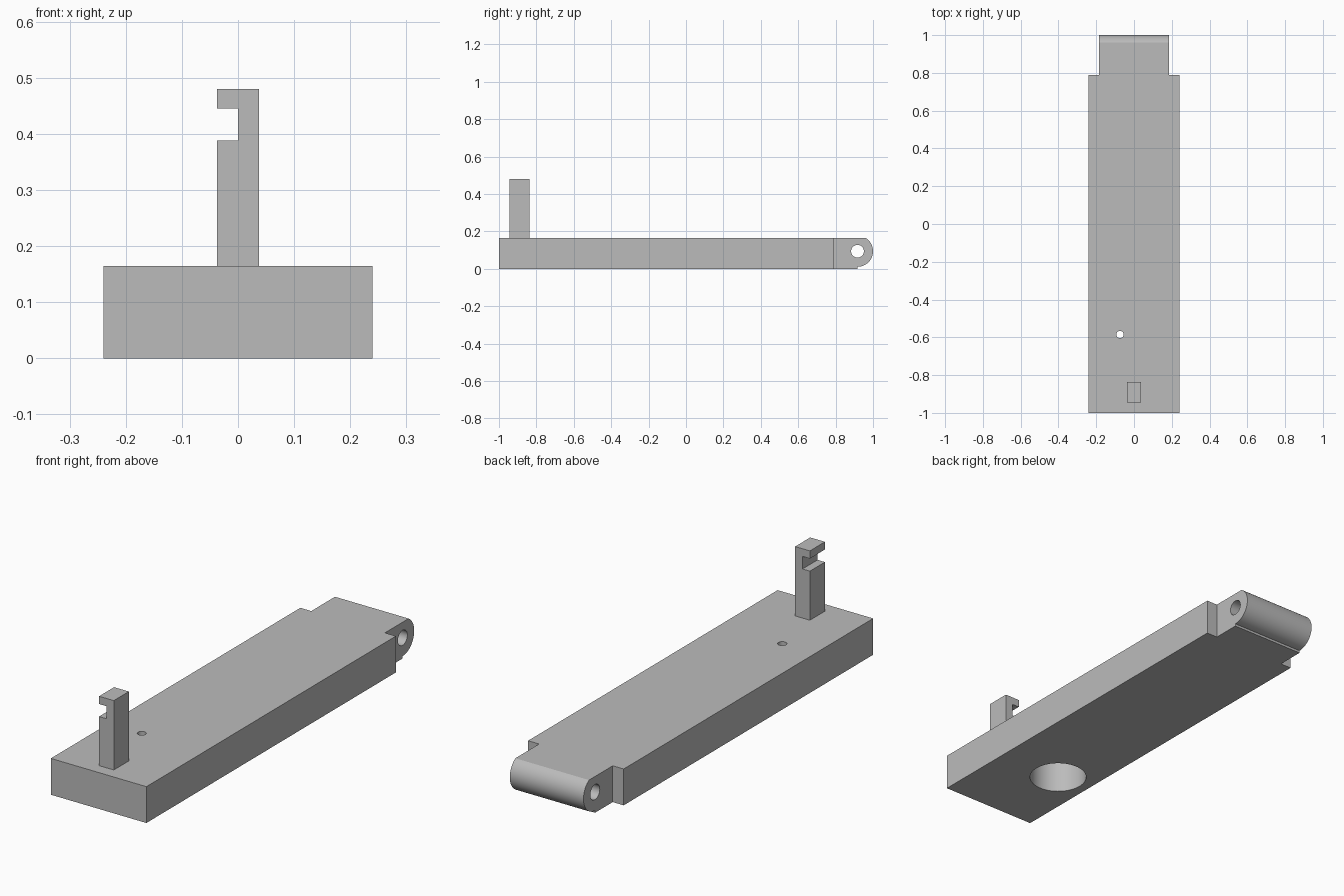
import bpy, bmesh, math
from mathutils import Matrix, Vector

cube = bpy.data.objects.get("Cube")
if cube:
    bpy.data.objects.remove(cube, do_unlink=True)

grey = bpy.data.materials.new("plain grey")
grey.use_nodes = True
grey.diffuse_color = (0.5, 0.5, 0.5, 1)
grey.node_tree.nodes["Principled BSDF"].inputs["Base Color"].default_value = (0.5, 0.5, 0.5, 1)


def finish(name, bm):
    bmesh.ops.recalc_face_normals(bm, faces=bm.faces)
    mesh = bpy.data.meshes.new(name)
    bm.to_mesh(mesh)
    bm.free()
    mesh.materials.append(grey)
    obj = bpy.data.objects.new(name, mesh)
    bpy.context.collection.objects.link(obj)
    return obj


def prism(name, points, push):
    """Extrude a closed outline along a vector."""
    bm = bmesh.new()
    face = bm.faces.new([bm.verts.new(p) for p in points])
    ext = bmesh.ops.extrude_face_region(bm, geom=[face])
    verts = [v for v in ext["geom"] if isinstance(v, bmesh.types.BMVert)]
    bmesh.ops.translate(bm, verts=verts, vec=Vector(push))
    return finish(name, bm)


def drill(target, centre, radius, depth, axis="Z"):
    """Cut a round hole centred on a point."""
    bm = bmesh.new()
    turn = Matrix.Rotation(math.pi / 2, 4, "Y") if axis == "X" else Matrix()
    bmesh.ops.create_cone(bm, cap_ends=True, segments=64, radius1=radius, radius2=radius,
                          depth=depth, matrix=Matrix.Translation(centre) @ turn)
    cutter = finish("hole_cutter", bm)
    cutter.hide_render = True
    mod = target.modifiers.new("hole", "BOOLEAN")
    mod.operation = "DIFFERENCE"
    mod.solver = "EXACT"
    mod.object = cutter
    select(target)
    bpy.ops.object.modifier_apply(modifier=mod.name)
    bpy.data.objects.remove(cutter, do_unlink=True)


def select(obj):
    bpy.ops.object.select_all(action="DESELECT")
    obj.select_set(True)
    bpy.context.view_layer.objects.active = obj


TOP = 0.165
HALF_W = 0.24
STEP_Y = 0.79

# Long base slab with a deep bore underneath and a pinhole through the top
slab = prism("base_slab", [(-HALF_W, -1, 0), (HALF_W, -1, 0), (HALF_W, STEP_Y, 0),
                           (-HALF_W, STEP_Y, 0)], (0, 0, TOP))
drill(slab, (-0.074, -0.61, 0), 0.124, 0.29)
drill(slab, (-0.074, -0.585, TOP), 0.019, 0.1)

# Narrower hinge knuckle: rounded nose with a flat top and a small lip below
HINGE_W, CY, CZ, R = 0.185, 0.917, 0.094, 0.083
end = math.asin((TOP - CZ) / R)
steps = 40
outline = [(STEP_Y, 0), (CY, 0)]
for i in range(steps + 1):
    a = -math.pi / 2 + (end + math.pi / 2) * i / steps
    outline.append((CY + R * math.cos(a), CZ + R * math.sin(a)))
outline.append((STEP_Y, TOP))
knuckle = prism("hinge_knuckle", [(-HINGE_W, y, z) for y, z in outline], (2 * HINGE_W, 0, 0))
drill(knuckle, (0, CY, CZ), 0.034, 1, "X")

# Upright post with a notch near its top
P = 0.037
post = [(-P, TOP), (P, TOP), (P, 0.48), (-P, 0.48), (-P, 0.445), (0, 0.445), (0, 0.388), (-P, 0.388)]
hook = prism("hook_post", [(x, -0.944, z) for x, z in post], (0, 0.108, 0))

for part in (slab, knuckle, hook):
    select(part)
    bpy.ops.object.shade_smooth_by_angle(angle=math.radians(30))
